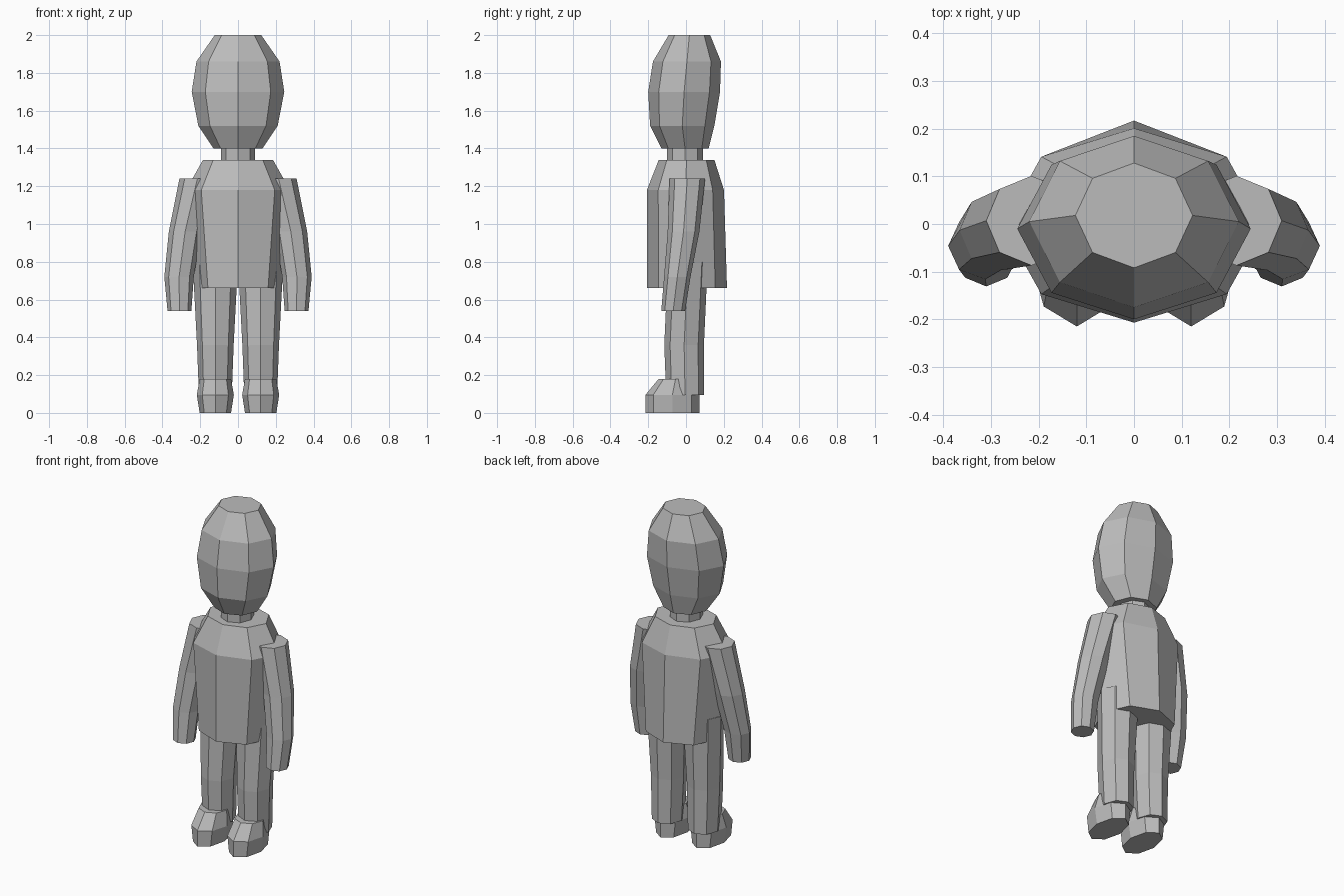
import bpy
import bmesh
from math import cos, sin, tau

default_cube = bpy.data.objects.get("Cube")
if default_cube:
    bpy.data.objects.remove(default_cube, do_unlink=True)

SIDES = 8

grey = bpy.data.materials.new("plain grey")
grey.use_nodes = True
GREY = (0.5, 0.5, 0.5, 1.0)
grey.diffuse_color = GREY
grey.node_tree.nodes["Principled BSDF"].inputs["Base Color"].default_value = GREY


def loft(name, rings, mirror=1):
    """Capped eight-sided tube; each ring is (z, centre x, centre y, radius x, radius y)."""
    bm = bmesh.new()
    loops = []
    for z, cx, cy, rx, ry in rings:
        loops.append([
            bm.verts.new((mirror * (cx + rx * cos(tau * i / SIDES)),
                          cy + ry * sin(tau * i / SIDES), z))
            for i in range(SIDES)])
    for low, high in zip(loops, loops[1:]):
        for i in range(SIDES):
            j = (i + 1) % SIDES
            bm.faces.new((low[i], low[j], high[j], high[i]))
    bm.faces.new(loops[0][::-1])
    bm.faces.new(loops[-1])
    bmesh.ops.recalc_face_normals(bm, faces=bm.faces)
    mesh = bpy.data.meshes.new(name)
    bm.to_mesh(mesh)
    bm.free()
    mesh.materials.append(grey)
    obj = bpy.data.objects.new(name, mesh)
    bpy.context.collection.objects.link(obj)
    return obj


# Head, neck and torso on the centre line
loft("head", [
    (1.40, 0, -0.005, 0.13, 0.125),
    (1.52, 0, -0.02, 0.21, 0.17),
    (1.70, 0, -0.01, 0.245, 0.19),
    (1.86, 0, 0.005, 0.22, 0.18),
    (2.00, 0, 0.018, 0.123, 0.11),
])
loft("neck", [
    (1.30, 0, -0.005, 0.09, 0.095),
    (1.44, 0, -0.005, 0.09, 0.095),
])
loft("torso", [
    (0.66, 0, 0.005, 0.225, 0.212),
    (1.18, 0, -0.003, 0.275, 0.204),
    (1.34, 0, 0.003, 0.185, 0.147),
])

# Limbs, built once and mirrored
for side, mirror in (("left", 1), ("right", -1)):
    loft(side + "_arm", [
        (0.54, 0.31, -0.068, 0.063, 0.063),
        (0.72, 0.312, -0.046, 0.078, 0.07),
        (0.96, 0.28, -0.013, 0.086, 0.084),
        (1.24, 0.215, 0.007, 0.095, 0.094),
    ], mirror)
    loft(side + "_leg", [
        (0.095, 0.12, -0.005, 0.087, 0.1),
        (0.36, 0.12, -0.01, 0.097, 0.105),
        (0.80, 0.12, 0.01, 0.12, 0.105),
    ], mirror)
    loft(side + "_foot", [
        (0.0, 0.12, -0.072, 0.083, 0.143),
        (0.095, 0.12, -0.072, 0.098, 0.143),
        (0.18, 0.12, -0.055, 0.083, 0.09),
    ], mirror)
